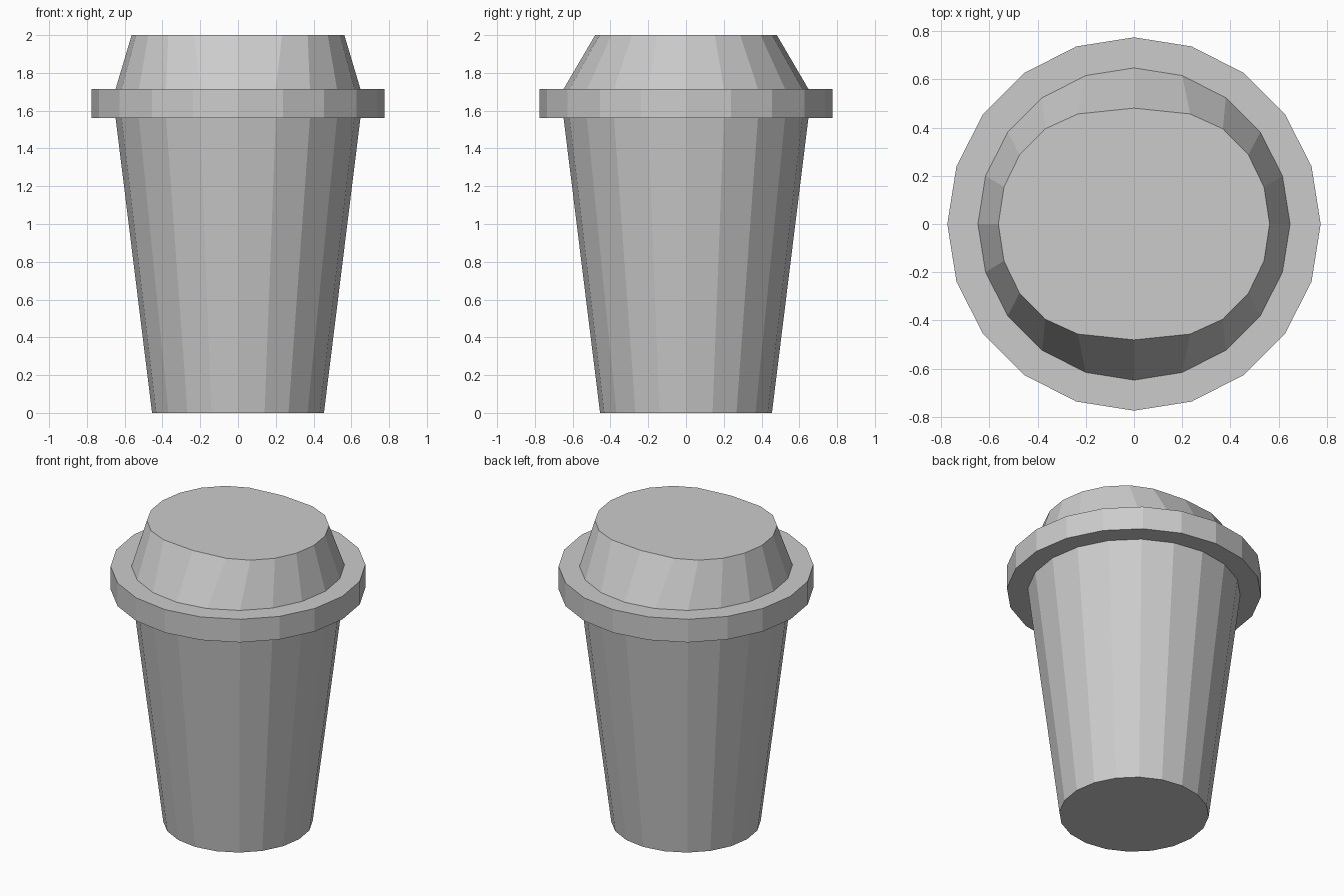
import bpy
from math import cos, sin, pi

if "Cube" in bpy.data.objects:
    bpy.data.objects.remove(bpy.data.objects["Cube"])

SIDES = 20


def circle(r, z):
    return [(r * cos(2 * pi * i / SIDES), r * sin(2 * pi * i / SIDES), z)
            for i in range(SIDES)]


def mirrored_ring(quarter, z):
    """Full ring from one quadrant running from +x to +y."""
    half = quarter + [(-x, y) for x, y in quarter[-2::-1]]
    full = half + [(x, -y) for x, y in half[-2:0:-1]]
    return [(x, y, z) for x, y in full]


def loft(name, rings, cap_bottom=False, cap_top=False):
    """Flat-faced skin through a stack of rings."""
    verts = [v for ring in rings for v in ring]
    faces = []
    for k in range(len(rings) - 1):
        a, b = k * SIDES, (k + 1) * SIDES
        for i in range(SIDES):
            j = (i + 1) % SIDES
            faces.append((a + i, a + j, b + j, b + i))
    if cap_bottom:
        faces.append(tuple(reversed(range(SIDES))))
    if cap_top:
        faces.append(tuple(range(len(verts) - SIDES, len(verts))))
    mesh = bpy.data.meshes.new(name)
    mesh.from_pydata(verts, [], faces)
    mesh.update()
    obj = bpy.data.objects.new(name, mesh)
    bpy.context.collection.objects.link(obj)
    return obj


# Tapered cup body
loft("cup_body", [circle(0.455, 0), circle(0.648, 1.56)], cap_bottom=True)

# Wide lid rim: underside, outer wall, upper side
loft("lid_rim", [circle(0.648, 1.56), circle(0.775, 1.56),
                 circle(0.775, 1.715), circle(0.648, 1.715)])

# Lid crown, pinched to a squarer oval at the top
crown = [(0.563, 0), (0.54, 0.153), (0.475, 0.287),
         (0.369, 0.395), (0.233, 0.457), (0, 0.481)]
loft("lid_crown", [circle(0.648, 1.715), mirrored_ring(crown, 2.0)], cap_top=True)
